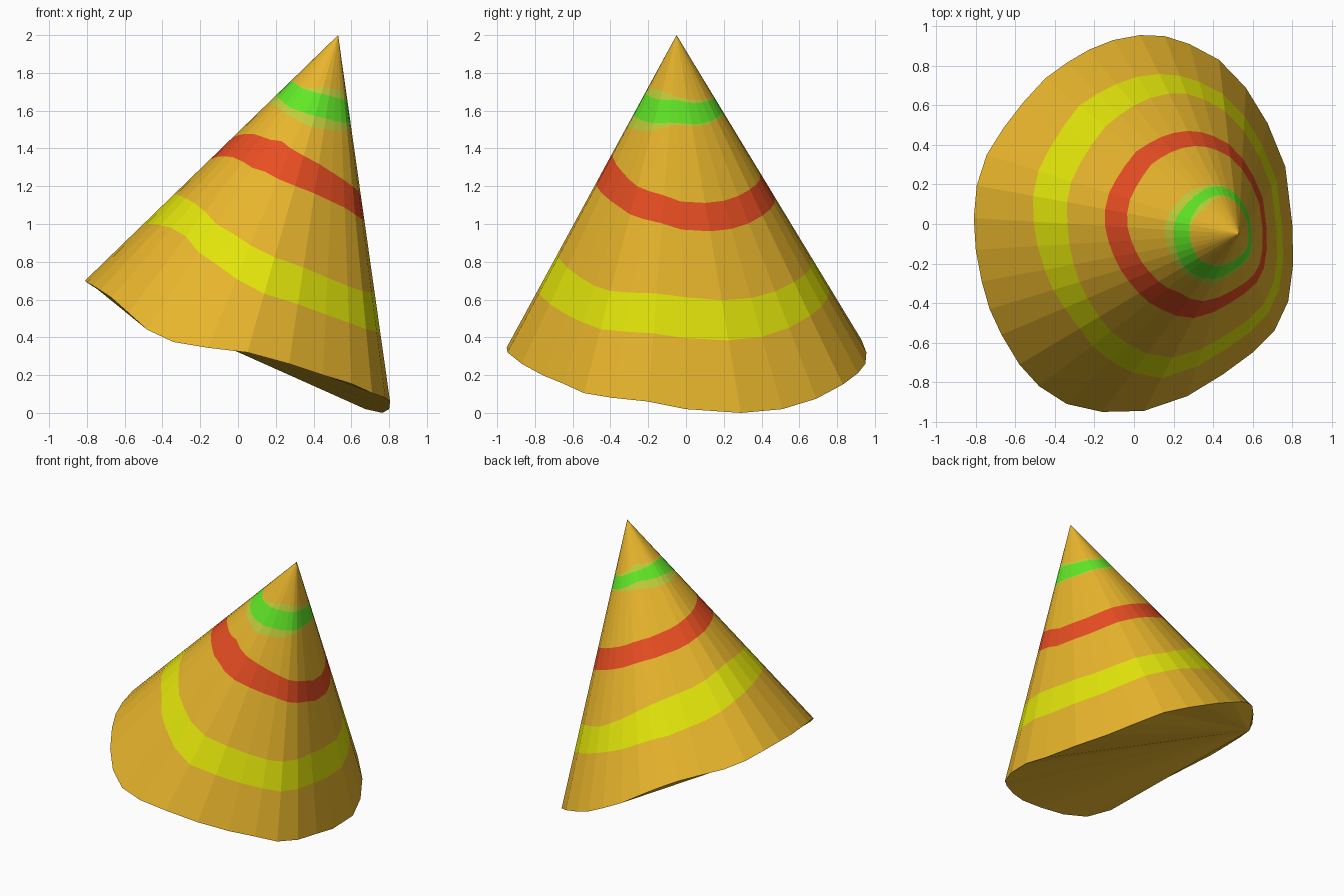
import bpy
from mathutils import Vector

APEX = Vector((0.53, -0.05, 2.0))

# wavy bottom rim, counter-clockwise seen from above
RIM = [(.805, -.2, .06), (.8, 0, .02), (.765, .29, 0), (.675, .51, .02),
       (.565, .69, .075), (.43, .83, .15), (.28, .91, .21), (.155, .95, .26),
       (.03, .955, .32), (-.105, .93, .385), (-.23, .88, .46), (-.34, .815, .52),
       (-.45, .735, .57), (-.56, .615, .6), (-.66, .485, .62), (-.745, .35, .655),
       (-.795, .195, .69), (-.81, .03, .7), (-.8, -.13, .69), (-.77, -.29, .675),
       (-.73, -.43, .65), (-.67, -.56, .61), (-.58, -.71, .53), (-.48, -.82, .44),
       (-.34, -.91, .375), (-.16, -.95, .345), (.05, -.945, .32), (.27, -.87, .26),
       (.45, -.76, .2), (.6, -.65, .155), (.71, -.54, .105), (.78, -.39, .08)]
N = len(RIM)

# stripe borders: fraction of the way from tip to rim, given at a few rim points
KEYS = [1, 7, 12, 17, 22, 24, 26, 29]
BORDERS = [
    [.165, .19, .17, .183, .183, .172, .165, .155],   # pale green starts
    [.175, .195, .195, .187, .185, .18, .185, .182],  # green starts
    [.235, .24, .235, .246, .25, .245, .255, .25],    # green ends
    [.24, .245, .265, .28, .27, .27, .29, .275],      # pale green ends
    [.445, .44, .45, .42, .365, .345, .38, .415],     # red starts
    [.52, .515, .53, .505, .455, .445, .475, .495],   # red ends
    [.70, .71, .69, .647, .635, .645, .70, .72],      # yellow starts
    [.81, .80, .825, .775, .725, .745, .815, .825]]   # yellow ends
ROW_COLOURS = [0, 1, 2, 1, 0, 3, 0, 4, 0]


def border(values, i):
    """Linear interpolation around the rim."""
    for k, a in enumerate(KEYS):
        j = (k + 1) % len(KEYS)
        span = (KEYS[j] - a) % N
        d = (i - a) % N
        if d < span:
            return values[k] + (values[j] - values[k]) * d / span


def material(name, rgb):
    m = bpy.data.materials.new(name)
    m.diffuse_color = (*rgb, 1)
    return m


# cone side: one ring of points per stripe border, then the rim
verts = [APEX]
for values in BORDERS + [[1] * len(KEYS)]:
    verts += [APEX.lerp(Vector(p), border(values, i)) for i, p in enumerate(RIM)]

faces, colours = [], []
for row, colour in enumerate(ROW_COLOURS):
    for i in range(N):
        j = (i + 1) % N
        low = 1 + row * N
        up = low - N
        faces.append((0, low + i, low + j) if row == 0
                     else (up + i, low + i, low + j, up + j))
        colours.append(colour)

# closed underside, a fan from the back left of the rim
last = 1 + (len(ROW_COLOURS) - 1) * N
HUB = 15
for k in range(1, N - 1):
    faces.append((last + HUB, last + (HUB + k + 1) % N, last + (HUB + k) % N))
    colours.append(0)

mesh = bpy.data.meshes.new("striped_cone_hat")
mesh.from_pydata(verts, [], faces)
for m in (material("golden", (.8, .46, .025)),
          material("pale_green", (.53, .62, .045)),
          material("bright_green", (.12, .81, .02)),
          material("red", (.81, .076, .016)),
          material("yellow", (.76, .78, .003))):
    mesh.materials.append(m)
mesh.polygons.foreach_set("material_index", colours)
mesh.update()
hat = bpy.data.objects.new("striped_cone_hat", mesh)
bpy.context.collection.objects.link(hat)
